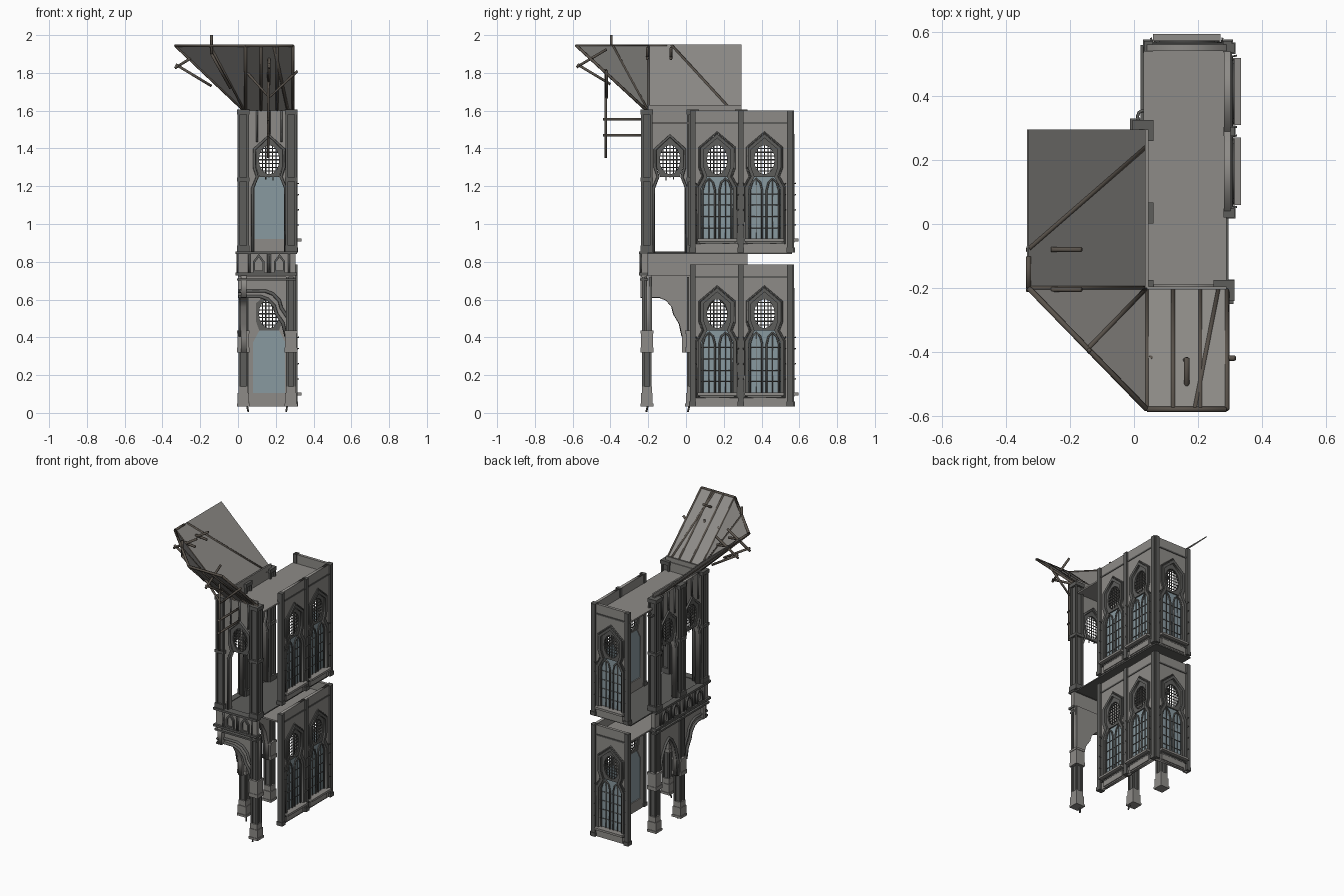
import bpy, bmesh, math
from mathutils import Matrix, Vector

if "Cube" in bpy.data.objects:
    bpy.data.objects.remove(bpy.data.objects["Cube"])


def material(name, c):
    m = bpy.data.materials.new(name)
    m.diffuse_color = (*c, 1)
    m.use_nodes = True
    m.node_tree.nodes["Principled BSDF"].inputs["Base Color"].default_value = m.diffuse_color
    return m


STONE = material("stone", (.27, .26, .245))
TRIM = material("dark_trim", (.11, .11, .105))
GLASS = material("glass", (.25, .32, .35))
TIMBER = material("timber", (.10, .085, .07))
I = Matrix()


def frame(u, w, o):
    """Wall frame: u along the wall, z up, w outward."""
    return Matrix(((u[0], 0, w[0], o[0]), (u[1], 0, w[1], o[1]), (0, 1, 0, o[2]), (0, 0, 0, 1)))


def finish(name, bm, mat, M=I):
    bm.transform(M)
    bmesh.ops.recalc_face_normals(bm, faces=bm.faces)
    me = bpy.data.meshes.new(name)
    bm.to_mesh(me)
    bm.free()
    me.materials.append(mat)
    ob = bpy.data.objects.new(name, me)
    bpy.context.collection.objects.link(ob)
    return ob


def from_curve(name, cu, paths, cyclic, mat, M):
    for p in paths:
        s = cu.splines.new('POLY')
        s.points.add(len(p) - 1)
        for q, c in zip(s.points, p):
            q.co = (c[0], c[1], c[2] if len(c) > 2 else 0, 1)
        s.use_cyclic_u = cyclic
    tmp = bpy.data.objects.new("tmp", cu)
    bpy.context.collection.objects.link(tmp)
    dg = bpy.context.evaluated_depsgraph_get()
    me = bpy.data.meshes.new_from_object(tmp.evaluated_get(dg))
    bm = bmesh.new()
    bm.from_mesh(me)
    bpy.data.objects.remove(tmp)
    bmesh.ops.remove_doubles(bm, verts=bm.verts, dist=1e-5)
    return finish(name, bm, mat, M)


def shape(name, loops, w0, w1, M, mat):
    """Flat outline with holes, extruded from w0 to w1."""
    cu = bpy.data.curves.new(name, 'CURVE')
    cu.dimensions, cu.fill_mode, cu.extrude = '2D', 'BOTH', (w1 - w0) / 2
    return from_curve(name, cu, loops, True, mat, M @ Matrix.Translation((0, 0, (w0 + w1) / 2)))


def tubes(name, paths, r, mat, M=I, cyclic=False):
    cu = bpy.data.curves.new(name, 'CURVE')
    cu.dimensions, cu.bevel_depth, cu.bevel_resolution, cu.use_fill_caps = '3D', r, 1, True
    return from_curve(name, cu, paths, cyclic, mat, M)


def boxes(name, spans, mat, M=I):
    bm = bmesh.new()
    for a0, a1, b0, b1, c0, c1 in spans:
        m = Matrix.Translation(((a0 + a1) / 2, (b0 + b1) / 2, (c0 + c1) / 2)) @ Matrix.Diagonal((a1 - a0, b1 - b0, c1 - c0, 1))
        bmesh.ops.create_cube(bm, size=1, matrix=m)
    return finish(name, bm, mat, M)


def offset(loop, d):
    out, n = [], len(loop)
    for i in range(n):
        a, b, c = (Vector(loop[j % n]) for j in (i - 1, i, i + 1))
        e, f = (b - a).normalized(), (c - b).normalized()
        n1, n2 = Vector((e.y, -e.x)), Vector((f.y, -f.x))
        out.append(tuple(b + (n1 + n2) * d / (1 + n1.dot(n2))))
    return out


def mirrored(half, apex):
    return half + [apex] + [(-u, v) for u, v in reversed(half)]


H = .75
OPENING = mirrored([(.085, .07), (.085, .34), (.052, .40), (.07, .45), (.07, .545)], (0, .605))
ROSE = mirrored([(.052, .40), (.07, .45), (.07, .545)], (0, .605))
EYE = [(.054 * math.cos(t * math.pi / 8), .49 + .077 * math.sin(t * math.pi / 8)) for t in range(16)]


def lattice(M):
    """Rose opening with a criss-cross grille."""
    shape("rose_plate", [ROSE, EYE], -.016, -.002, M, TRIM)
    bars = []
    for i in range(-2, 3):
        k = math.sqrt(1 - (i * .018 / .056) ** 2)
        bars.append([(i * .018, .49 - .078 * k, -.008), (i * .018, .49 + .078 * k, -.008)])
    for i in range(-3, 4):
        k = math.sqrt(1 - (i * .02 / .079) ** 2)
        bars.append([(-.054 * k, .49 + i * .02, -.008), (.054 * k, .49 + i * .02, -.008)])
    tubes("rose_grille", bars, .0028, TRIM, M)


def window_bay(M):
    W = .125
    shape("wall_panel", [[(-W, 0), (W, 0), (W, H), (-W, H)], OPENING], -.02, 0, M, STONE)
    shape("window_frame", [offset(OPENING, .017), OPENING], -.012, .012, M, TRIM)
    tubes("window_moulding", [[(u, v, .003) for u, v in offset(OPENING, .023)]], .005, TRIM, M, True)
    shape("glass_pane", [[(-.085, .07), (.085, .07), (.085, .34), (.052, .40), (-.052, .40), (-.085, .34)]], -.014, -.010, M, GLASS)
    lattice(M)
    lancets = [[(s * a, v, -.005) for a, v in ((.077, .07), (.077, .33), (.065, .37), (.043, .39), (.022, .37), (.012, .33), (.012, .07))] for s in (-1, 1)]
    stays = [[(-.085, v, -.006), (.085, v, -.006)] for v in (.13, .19, .25, .31)]
    tubes("lancet_tracery", lancets, .0055, TRIM, M)
    tubes("stay_bars", stays + [[(s * .043, .07, -.006), (s * .043, .39, -.006)] for s in (-1, 1)], .0025, TRIM, M)
    boxes("sill", [(-.105, .105, .058, .072, -.01, .033), (-.09, .09, .008, .058, -.002, .006)], STONE, M)
    # thorn-like studs beside the window
    tubes("wall_thorns", [[(s * .108, v, 0), (s * .112, v + .006, .02)] for s in (-1, 1) for v in (.14, .22, .30, .36)], .003, TRIM, M)


def open_bay(M):
    side = [(.078, 0), (.078, .34), (.056, .40), (.07, .45), (.07, .545)]
    hole = mirrored(side, (0, .605))
    W = .125
    shape("open_wall_panel", [[(W, 0), (W, H), (-W, H), (-W, 0)] + hole[::-1]], -.025, 0, M, STONE)
    for w in (.002, -.026):
        tubes("arch_moulding", [[(u * 1.12, v if v < .6 else v + .012, w) for u, v in hole]], .008, TRIM, M)
    lattice(M)
    tubes("broken_grille_ends", [[(u, .42, -.008), (u, .42 - d, -.008)] for u, d in ((-.04, .02), (-.018, .035), (0, .025), (.02, .04), (.04, .015))], .003, TRIM, M)
    tubes("upper_ribs", [[(u, v, .004), (u, H, .004)] for u, v in ((-.065, .585), (0, .625), (.065, .585))], .006, TRIM, M)


# two-storey main block: right wall, back wall, pilasters
for z, s in ((.035, "lower"), (.85, "upper")):
    for yc in (.165, .415):
        window_bay(frame((0, 1), (1, 0), (.302, yc, z)))
    window_bay(frame((-1, 0), (0, 1), (.165, .562, z)))
    pil = []
    for y in (.035, .29, .55):
        pil += [(.28, .314, y - .014, y + .014, z, z + H), (.275, .317, y - .018, y + .018, z, z + .025)]
    for x in (.045, .292):
        pil += [(x - .014, x + .014, .54, .573, z, z + H), (x - .017, x + .017, .535, .577, z, z + .025)]
    boxes(s + "_pilasters", pil, TRIM)
    boxes(s + "_string_course", [(.298, .306, .03, .56, z + .68, z + .69), (.04, .29, .558, .567, z + .68, z + .69)], TRIM)

# ceilings and upper floor
boxes("lower_ceiling", [(.04, .29, .04, .555, .715, .725)], STONE)
boxes("upper_ceiling", [(.03, .29, -.21, .555, 1.53, 1.54)], STONE)
boxes("upper_floor", [(.02, .295, -.22, .56, .842, .85)], TRIM)

# open loggia on the left and front
open_bay(frame((1, 0), (0, -1), (.165, -.215, .85)))
for yc in (-.085, .165):
    open_bay(frame((0, -1), (-1, 0), (.018, yc, .85)))


def cluster(x, y, z0, z1, r):
    """Square core with four corner shafts."""
    k = r * .62
    return [(x - k, x + k, y - k, y + k, z0, z1)] + [
        (x + a * r - a * r * .25 - .006, x + a * r - a * r * .25 + .006,
         y + b * r - b * r * .25 - .006, y + b * r - b * r * .25 + .006, z0, z1) for a in (-1, 1) for b in (-1, 1)]


for x, y in ((.028, -.208), (.282, -.208), (.028, .035), (.028, .292)):
    boxes("loggia_pier", cluster(x, y, .85, 1.6, .032) + [(x - .033, x + .033, y - .033, y + .033, a, b) for a, b in ((.85, .885), (1.225, 1.245), (1.58, 1.605))], TRIM)

# ground columns: the front left corner hangs free
for x, y in ((.28, -.207), (.028, .03), (.028, .295)):
    steps = [(.034, .035, .05), (.030, .05, .105), (.026, .105, .14), (.034, .32, .345), (.031, .345, .42), (.034, .42, .435)]
    boxes("column_base_and_cap", [(x - r, x + r, y - r, y + r, a, b) for r, a, b in steps], STONE)
    boxes("column_shaft", cluster(x, y, .13, .72, .026), TRIM)
tubes("root_spike", [[(.045, .02, .05), (.055, .01, .005)], [(.262, -.2, .05), (.255, -.21, .005)]], .005, TRIM)

# lower arches
CURVE = [(0, .61), (.10, .61), (.135, .595), (.165, .56), (.175, .52), (.205, .47), (.22, .40), (.22, .32)]
REST = [(.27, .32), (.27, .73), (0, .73)]
for nm, M, k in (("front", frame((1, 0), (0, -1), (0, -.21, 0)), 1.13), ("side", frame((0, -1), (-1, 0), (.015, -.24, 0)), -1)):
    shape(nm + "_half_arch", [[(u * k, v) for u, v in CURVE + REST]], -.03, 0, M, STONE)
    for d, w in ((.006, .004), (.035, .002)):
        tubes(nm + "_arch_rib", [[((u + d * .8) * k if u else 0, v + d, w) for u, v in CURVE[:-1]]], .009, TRIM, M)
M = frame((0, -1), (-1, 0), (.015, .165, 0))
A = mirrored([(.095, .32), (.095, .42), (.07, .52), (.035, .58)], (0, .61))
shape("side_full_arch", [[(.135, .32), (.135, .73), (-.135, .73), (-.135, .32)] + A[::-1]], -.03, 0, M, STONE)
tubes("side_full_arch_rib", [[(u, v + .008, .004) for u, v in A]], .009, TRIM, M)

# balcony band with pointed niches
boxes("balcony_band", [(0, .305, -.235, -.205, .72, .85), (.005, .035, -.235, .325, .72, .85)], STONE)
boxes("balcony_ledges", [(-.01 + i, .312 - i, -.25 + i, -.20, a, b) for i, a, b in ((0, .84, .854), (0, .728, .742), (.006, .70, .712))]
      + [(-.012 + i, .03, -.25 + i, .33, a, b) for i, a, b in ((0, .84, .854), (0, .728, .742), (.006, .70, .712))], TRIM)
NICHE = mirrored([(.024, .748), (.024, .80)], (0, .832))
faces = [frame((1, 0), (0, -1), (x, -.235, 0)) for x in (.11, .22)] + [frame((0, -1), (-1, 0), (.005, y, 0)) for y in (-.14, -.03, .11, .22)]
for M in faces:
    shape("niche_frame", [offset(NICHE, .006), offset(NICHE, -.005)], 0, .012, M, TRIM)
    tubes("niche_fin", [[(.05, .74, .004), (.05, .845, .004)], [(-.05, .74, .004), (-.05, .845, .004)]], .006, TRIM, M)

# flared roof: side slope, corner hip, front slope
c, f, b = (.04, -.2, 1.6), (.29, -.2, 1.6), (.04, .295, 1.6)
ct, cf, ft, bt = (-.33, -.2, 1.95), (.04, -.58, 1.95), (.29, -.58, 1.95), (-.33, .295, 1.95)
bm = bmesh.new()
vs = [bm.verts.new(p) for p in (c, f, b, ct, cf, ft, bt)]
for q in ((0, 3, 6, 2), (0, 4, 3), (0, 1, 5, 4)):
    bm.faces.new([vs[i] for i in q])
roof = finish("flared_roof", bm, STONE)
roof.modifiers.new("thickness", 'SOLIDIFY').thickness = .006


def mix(p, q, t):
    return tuple(Vector(p).lerp(Vector(q), t))


ribs = [(c, ct), (c, cf), (f, ft), (ct, cf), (cf, ft), (ct, mix(ct, bt, .2)), (c, mix(ct, cf, .5)),
        (mix(c, b, .9), mix(ct, bt, .25)), (c, mix(ct, bt, .0)), (mix(c, f, .33), mix(cf, ft, .33)),
        (mix(c, f, .67), mix(cf, ft, .67)), (mix(c, f, .9), mix(cf, ft, .6))]
tubes("roof_ribs", [[tuple(Vector(p) - Vector((0, 0, .006))) for p in r] for r in ribs], .0085, TIMBER)
boxes("roof_hem", [(.035, .045, -.2, .295, 1.595, 1.63), (.04, .29, -.205, -.195, 1.595, 1.63)], STONE)

# timber struts, corner finial and hanging bracket
struts = []
for y in (-.08, -.205):
    struts += [[(-.335, y, 1.825), (-.165, y, 1.93)], [(-.33, y, 1.845), (-.14, y, 1.73)], [(-.26, y, 1.885), (-.175, y, 1.875)]]
struts += [[(.165, -.58, 1.83), (.165, -.42, 1.925)], [(.165, -.575, 1.845), (.165, -.40, 1.74)],
           [(.05, -.42, 1.80), (.165, -.42, 1.67), (.315, -.42, 1.81)], [(-.14, -.395, 1.90), (-.14, -.395, 2.0)],
           [(-.14, -.40, 1.90), (-.04, -.30, 1.72)]]
tubes("roof_struts", struts, .008, TIMBER)
tubes("hanging_bracket", [[(.16, -.425, 1.35), (.16, -.425, 1.82)]] + [[(.16, -.20, z), (.16, -.44, z)] for z in (1.47, 1.555)], .007, TIMBER)
# curled iron hook on the rear pier
tubes("iron_hook", [[(.028 + .017 * math.cos(t * .6), .335 + .02 * math.sin(t * .6), 1.5) for t in range(8)], [(.04, .30, 1.5), (.045, .335, 1.5)]], .005, TRIM)
